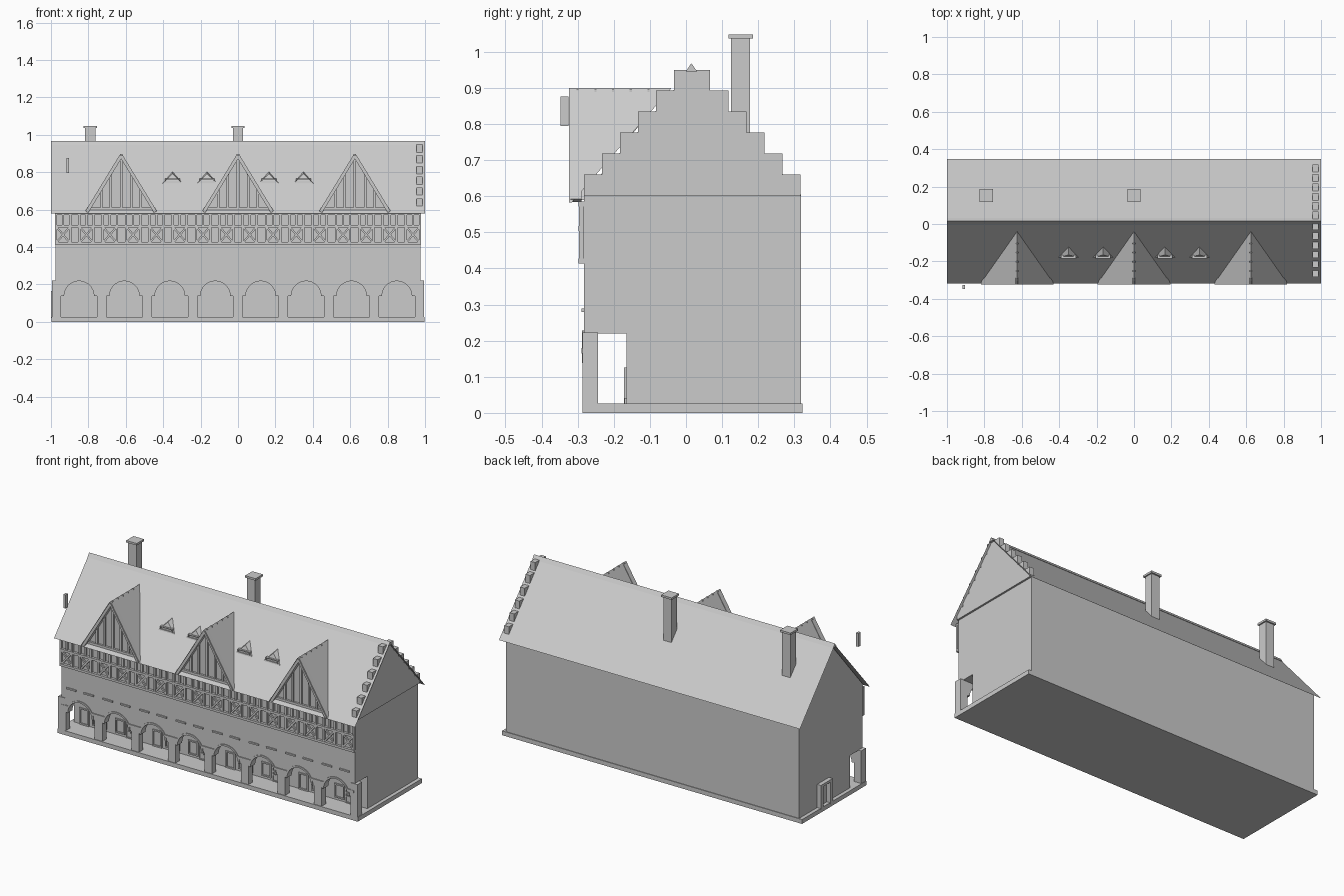
import bpy, bmesh, math
from mathutils import Vector

cube = bpy.data.objects.get("Cube")
if cube:
    bpy.data.objects.remove(cube)

stone = bpy.data.materials.new("pale_grey")
stone.use_nodes = True
stone.diffuse_color = (0.6, 0.6, 0.6, 1)
stone.node_tree.nodes["Principled BSDF"].inputs["Base Color"].default_value = (0.6, 0.6, 0.6, 1)


class Part:
    """Collects solids and sheets into one named object."""

    def __init__(self):
        self.bm = bmesh.new()

    def sheet(self, *pts):
        return self.bm.faces.new([self.bm.verts.new(p) for p in pts])

    def prism(self, pts, depth):
        face = self.sheet(*pts)
        ext = bmesh.ops.extrude_face_region(self.bm, geom=[face], use_keep_orig=True)
        verts = [g for g in ext["geom"] if isinstance(g, bmesh.types.BMVert)]
        bmesh.ops.translate(self.bm, verts=verts, vec=depth)

    def box(self, x0, x1, y0, y1, z0, z1):
        self.prism([(x0, y0, z0), (x1, y0, z0), (x1, y0, z1), (x0, y0, z1)], (0, y1 - y0, 0))

    def front(self, pts, y0, y1):
        self.prism([(x, y0, z) for x, z in pts], (0, y1 - y0, 0))

    def side(self, pts, x0, x1):
        self.prism([(x0, y, z) for y, z in pts], (x1 - x0, 0, 0))

    def beam(self, a, b, width, y0, y1):
        a, b = Vector(a), Vector(b)
        d = (b - a).normalized() * width / 2
        n = Vector((-d.y, d.x))
        self.front([a - n, b - n, b + n, a + n], y0, y1)

    def frame(self, x0, x1, z0, z1, w, y0, y1):
        self.box(x0, x0 + w, y0, y1, z0, z1)
        self.box(x1 - w, x1, y0, y1, z0, z1)
        self.box(x0 + w, x1 - w, y0, y1, z1 - w, z1)
        self.box(x0 + w, x1 - w, y0, y1, z0, z0 + w)

    def done(self, name, solid=True):
        if solid:
            bmesh.ops.recalc_face_normals(self.bm, faces=self.bm.faces)
        mesh = bpy.data.meshes.new(name)
        self.bm.to_mesh(mesh)
        self.bm.free()
        mesh.materials.append(stone)
        bpy.context.collection.objects.link(bpy.data.objects.new(name, mesh))


FRONT, BACK, INNER, MID = -0.283, 0.318, -0.165, 0.015
RIDGE, EAVE = 0.96, 0.58
BAYS = [-0.85 + 0.2428 * i for i in range(8)]
DORMERS = (-0.625, 0, 0.625)

# House body with the upper storey hanging over the passage
p = Part()
p.side([(BACK, 0), (BACK, 0.605), (MID, 0.95), (FRONT, 0.605), (FRONT, 0.22), (INNER, 0.22), (INNER, 0)], -0.975, 0.975)
p.done("house_body")

p = Part()
p.box(-0.997, 0.997, -0.287, 0.322, 0, 0.026)
p.done("plinth")

# Arcade: one arched bay repeated
def arc(cx, r, steps=14):
    return [(cx - r * math.cos(math.pi * i / steps), 0.138 + r * math.sin(math.pi * i / steps)) for i in range(steps + 1)]

p, trim = Part(), Part()
for c in BAYS:
    h, w = 0.1214, 0.096
    p.front([(c - h, 0.02), (c - w, 0.02), (c - w, 0.138)] + arc(c, 0.08)
            + [(c + w, 0.138), (c + w, 0.02), (c + h, 0.02), (c + h, 0.225), (c - h, 0.225)], FRONT, -0.243)
    outer, inner = arc(c, 0.09), arc(c, 0.08)
    trim.front(outer + inner[::-1], -0.288, FRONT)
    for s in (-1, 1):
        trim.box(c + s * 0.1 - 0.021, c + s * 0.1 + 0.021, -0.289, FRONT, 0.165, 0.18)
p.done("arcade_wall")
trim.done("arch_mouldings")

p = Part()
for s in (-1, 1):
    a, b = sorted((s * 0.95, s * 0.994))
    p.box(a, b, -0.287, -0.243, 0.02, 0.222)
p.done("end_piers")

# Shop doors and windows along the passage
p = Part()
for i, c in enumerate(BAYS):
    if i % 2 == 0:
        p.frame(c - 0.085, c - 0.022, 0.026, 0.125, 0.008, -0.172, INNER)
        p.frame(c, c + 0.095, 0.04, 0.125, 0.008, -0.172, INNER)
        p.box(c + 0.044, c + 0.051, -0.17, INNER, 0.048, 0.117)
    else:
        p.frame(c - 0.09, c - 0.025, 0.04, 0.125, 0.008, -0.172, INNER)
        p.frame(c + 0.025, c + 0.09, 0.04, 0.125, 0.008, -0.172, INNER)
        p.frame(c - 0.02, c + 0.02, 0.026, 0.125, 0.006, -0.17, INNER)
        for z in (0.06, 0.082, 0.104):
            p.box(c - 0.012, c + 0.012, -0.169, INNER, z, z + 0.008)
p.done("shop_frames")

# Sills on the plain storey
p = Part()
for c in BAYS:
    for s in (-0.058, 0.058):
        p.box(c + s - 0.032, c + s + 0.032, -0.29, FRONT, 0.28, 0.289)
p.done("window_sills")

# Half-timbered band
p = Part()
for z in (0.42, 0.51, 0.578):
    p.box(-0.978, 0.978, -0.298, FRONT, z - 0.007, z + 0.007)
for i in range(16):
    c = -0.935 + 0.1247 * i
    for s in (-1, 1):
        p.box(c + s * 0.038 - 0.006, c + s * 0.038 + 0.006, -0.296, FRONT, 0.427, 0.571)
        p.beam((c - s * 0.032, 0.428), (c + s * 0.032, 0.503), 0.01, -0.293 - s * 0.001, FRONT)
    p.box(c - 0.006, c + 0.006, -0.294, FRONT, 0.517, 0.571)
p.done("timber_band")

# Main roof and ridge
p = Part()
p.sheet((-1, -0.318, EAVE), (1, -0.318, EAVE), (1, MID, RIDGE), (-1, MID, RIDGE))
p.sheet((-1, MID, RIDGE), (1, MID, RIDGE), (1, 0.347, EAVE), (-1, 0.347, EAVE))
p.done("main_roof", False)

p = Part()
p.side([(MID - 0.016, 0.945), (MID, 0.968), (MID + 0.016, 0.945)], -1, 1)
p.done("ridge_cap")

# Stepped gable showing through the roof at one end
p = Part()
left, right = [], []
for i in range(6):
    half, top, low = 0.3 - 0.05 * i, 0.66 + 0.058 * i, 0.6 if i == 0 else 0.602 + 0.058 * i
    left += [(MID + 0.002 - half, low), (MID + 0.002 - half, top)]
    right += [(MID + 0.002 + half, low), (MID + 0.002 + half, top)]
p.side(left + right[::-1], 0.955, 0.986)
p.done("stepped_gable")

# Dormers: sloping sheets, recessed panel and timbers
roofs, panels, bars = Part(), Part(), Part()
for c in DORMERS:
    apex = (c, -0.324, 0.9)
    for s in (-1, 1):
        roofs.sheet(apex, (c, -0.04, 0.9), (c + s * 0.194, -0.316, 0.583), (c + s * 0.194, -0.324, 0.583))
        bars.beam((c + s * 0.183, 0.588), (c, 0.888), 0.018, -0.32, -0.29)
        for k in (0.055, 0.105):
            bars.box(c + s * k - 0.006, c + s * k + 0.006, -0.3, -0.288, 0.61, 0.885 - k * 1.64)
    panels.front([(c - 0.18, 0.59), (c + 0.18, 0.59), (c, 0.885)], -0.29, -0.28)
    bars.box(c - 0.168, c + 0.168, -0.302, -0.288, 0.598, 0.612)
    bars.box(c - 0.007, c + 0.007, -0.3, -0.288, 0.61, 0.88)
    for i in range(5):
        y = -0.3 + 0.049 * i
        bars.box(c - 0.007, c + 0.007, y - 0.003, y + 0.003, 0.887, 0.896)
roofs.done("dormer_roofs", False)
panels.done("dormer_panels")
bars.done("dormer_timbers")

# Small roof vents
p = Part()
for c in (-0.35, -0.165, 0.165, 0.35):
    tip, peak = (c, -0.122, 0.803), (c, -0.165, 0.792)
    a, b = (c - 0.055, -0.18, 0.738), (c + 0.055, -0.18, 0.738)
    p.sheet(a, peak, tip)
    p.sheet(peak, b, tip)
    p.sheet(a, b, peak)
    p.frame(c - 0.04, c + 0.04, 0.745, 0.765, 0.005, -0.184, -0.165)
p.done("roof_vents")

# Chimneys with flat caps
p = Part()
for c in (-0.79, 0):
    p.box(c - 0.027, c + 0.027, 0.125, 0.177, 0.74, 1.036)
    p.box(c - 0.035, c + 0.035, 0.117, 0.186, 1.036, 1.048)
p.done("chimneys")

# Side door surround and hanging plate
p = Part()
for y in (0.035, 0.125):
    p.box(-1, -0.97, y, y + 0.022, 0.02, 0.15)
p.box(-1, -0.97, 0.035, 0.147, 0.15, 0.165)
p.done("side_door_surround")

p = Part()
p.box(-0.918, -0.903, -0.347, -0.325, 0.795, 0.876)
p.done("hanging_plate")
